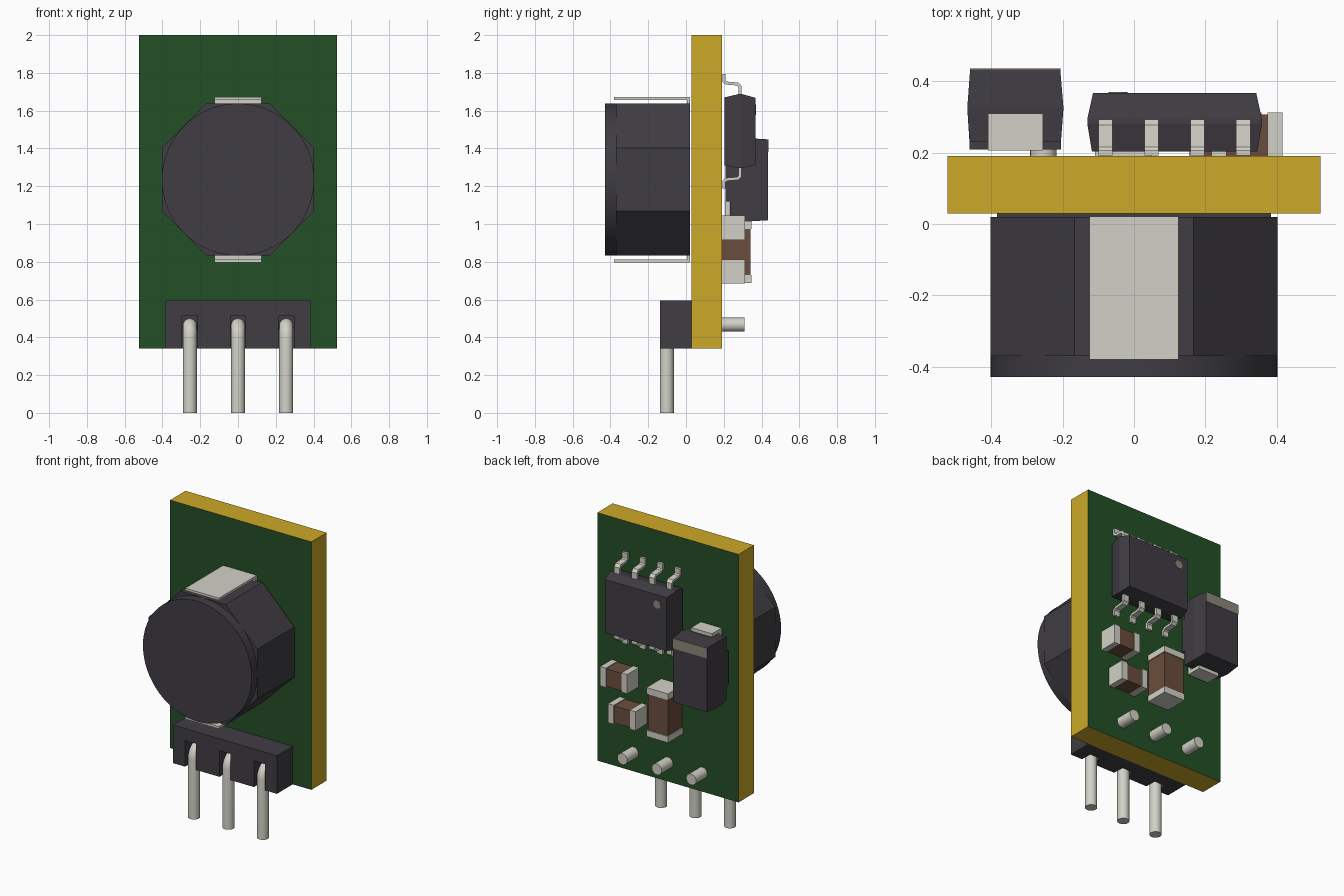
import bpy, bmesh, math
from mathutils import Vector

if "Cube" in bpy.data.objects:
    bpy.data.objects.remove(bpy.data.objects["Cube"], do_unlink=True)


def material(name, srgb):
    lin = [c / 12.92 if c < 0.04045 else ((c + 0.055) / 1.055) ** 2.4 for c in srgb]
    m = bpy.data.materials.new(name)
    m.use_nodes = True
    m.diffuse_color = (*lin, 1)
    m.node_tree.nodes["Principled BSDF"].inputs["Base Color"].default_value = (*lin, 1)
    return m


GREEN = material("board green", (0.14, 0.31, 0.145))
GOLD = material("board edge gold", (0.80, 0.66, 0.155))
DARK = material("dark grey plastic", (0.25, 0.239, 0.262))
SILVER = material("silver metal", (0.824, 0.82, 0.781))
BROWN = material("ceramic brown", (0.42, 0.30, 0.24))
MARK = material("marking grey", (0.55, 0.53, 0.48))


def finish(name, bm, *mats):
    bmesh.ops.recalc_face_normals(bm, faces=bm.faces)
    me = bpy.data.meshes.new(name)
    bm.to_mesh(me)
    bm.free()
    ob = bpy.data.objects.new(name, me)
    bpy.context.collection.objects.link(ob)
    for m in mats:
        me.materials.append(m)
    return ob


def loft(name, rings, mat):
    """Solid through rings of (x, z) points, each at its own y."""
    bm = bmesh.new()
    loops = [[bm.verts.new((x, y, z)) for x, z in pts] for y, pts in rings]
    n = len(loops[0])
    for a, b in zip(loops, loops[1:]):
        for i in range(n):
            j = (i + 1) % n
            bm.faces.new((a[i], a[j], b[j], b[i]))
    bm.faces.new(loops[0])
    bm.faces.new(loops[-1])
    return finish(name, bm, mat)


def rect(x0, x1, z0, z1):
    return [(x0, z0), (x1, z0), (x1, z1), (x0, z1)]


def box(name, x0, x1, y0, y1, z0, z1, mat):
    pts = rect(x0, x1, z0, z1)
    return loft(name, [(y0, pts), (y1, pts)], mat)


def circle(x, z, r, n, turn=0.0):
    return [(x + r * math.cos(turn + math.tau * i / n),
             z + r * math.sin(turn + math.tau * i / n)) for i in range(n)]


def strip(name, x0, x1, path, thick, mat):
    """Bent sheet-metal strip following a (y, z) path."""
    bm = bmesh.new()
    rows = [[bm.verts.new((x, y, z)) for x in (x0, x1)] for y, z in path]
    for a, b in zip(rows, rows[1:]):
        bm.faces.new((a[0], a[1], b[1], b[0]))
    ob = finish(name, bm, mat)
    mod = ob.modifiers.new("thickness", "SOLIDIFY")
    mod.thickness, mod.offset, mod.use_even_offset = thick, 0, True
    return ob


def smooth(ob, angle=30):
    bpy.ops.object.select_all(action="DESELECT")
    ob.select_set(True)
    bpy.context.view_layer.objects.active = ob
    bpy.ops.object.shade_smooth_by_angle(angle=math.radians(angle))


# Circuit board: green faces, gold cut edges
BACK = 0.191
board = box("circuit_board", -0.523, 0.523, 0.029, BACK, 0.34, 2.0, GREEN)
board.data.materials.append(GOLD)
for p in board.data.polygons:
    p.material_index = 0 if abs(p.normal.y) > 0.5 else 1

# Large coil: octagonal shell with a round front cap
CZ, CR = 1.235, 0.403
octagon = circle(0, CZ, CR / math.cos(math.pi / 8), 8, math.pi / 8)
loft("coil_shell", [(-0.37, octagon), (0.02, octagon)], DARK)
disc = circle(0, CZ, CR, 64)
smooth(loft("coil_cap", [(-0.43, disc), (-0.36, disc)], DARK))
for side, s in (("upper", 1), ("lower", -1)):
    path = [(-0.38, CZ + s * 0.43), (0.013, CZ + s * 0.43), (0.013, CZ + s * 0.38)]
    strip(f"coil_{side}_terminal", -0.125, 0.125, path, 0.016, SILVER)

# Pin header: back slab and comb-shaped front with three slots
PINS = (-0.255, 0.0, 0.255)
box("header_back", -0.385, 0.385, -0.06, 0.029, 0.34, 0.595, DARK)
comb = [(0.385, 0.34), (0.385, 0.595), (-0.385, 0.595), (-0.385, 0.34)]
for px in PINS:
    comb += [(px - 0.041, 0.34), (px - 0.041, 0.515), (px + 0.041, 0.515), (px + 0.041, 0.34)]
loft("header_front", [(-0.138, comb), (-0.06, comb)], DARK)

# Right-angle pins, bent inside the header and passing through the board
for k, px in enumerate(PINS):
    path = [(-0.101, 0.0)]
    for i in range(9):
        a = math.pi - i * math.pi / 16
        path.append((-0.031 + 0.07 * math.cos(a), 0.397 + 0.07 * math.sin(a)))
    path.append((0.31, 0.467))
    bm = bmesh.new()
    rings = []
    for i, (y, z) in enumerate(path):
        p0, p1 = path[max(i - 1, 0)], path[min(i + 1, len(path) - 1)]
        t = Vector((0, p1[0] - p0[0], p1[1] - p0[1])).normalized()
        side = Vector((0, -t.z, t.y))
        rings.append([bm.verts.new(Vector((px + u, y, z)) + side * v)
                      for u, v in circle(0, 0, 0.037, 20)])
    for a, b in zip(rings, rings[1:]):
        for i in range(20):
            j = (i + 1) % 20
            bm.faces.new((a[i], a[j], b[j], b[i]))
    bm.faces.new(rings[0])
    bm.faces.new(rings[-1])
    smooth(finish(f"pin_{k + 1}", bm, SILVER), 40)

# Eight-lead chip with drafted sides
loft("chip_body", [(0.203, rect(-0.118, 0.346, 1.31, 1.67)),
                   (0.28, rect(-0.131, 0.359, 1.296, 1.688)),
                   (0.295, rect(-0.131, 0.359, 1.296, 1.688)),
                   (0.368, rect(-0.115, 0.343, 1.312, 1.668))], DARK)
dot = circle(-0.045, 1.605, 0.027, 20)
loft("chip_dot", [(0.366, dot), (0.371, dot)], MARK)
for side, s in (("upper", 1), ("lower", -1)):
    for k in range(4):
        lx = -0.08 + k * 0.129
        path = [(0.286, 0.17), (0.286, 0.237), (0.274, 0.25),
                (0.213, 0.255), (0.2, 0.267), (0.2, 0.304)]
        strip(f"chip_{side}_lead_{k + 1}", lx - 0.02, lx + 0.02,
              [(y, 1.491 + s * z) for y, z in path], 0.016, SILVER)

# Diode with raised body, wrapped terminals and polarity band
loft("diode_body", [(0.232, rect(-0.462, -0.205, 1.02, 1.448)),
                    (0.325, rect(-0.468, -0.198, 1.013, 1.455)),
                    (0.434, rect(-0.460, -0.207, 1.02, 1.448))], DARK)
box("diode_foot", -0.462, -0.205, 0.209, 0.233, 1.12, 1.348, DARK)
box("diode_band", -0.460, -0.207, 0.43, 0.436, 1.38, 1.448, MARK)
for side, s in (("upper", 1), ("lower", -1)):
    path = [(0.219, 0.115), (0.219, 0.238), (0.31, 0.238)]
    strip(f"diode_{side}_terminal", -0.41, -0.255,
          [(y, 1.234 + s * z) for y, z in path], 0.024, SILVER)


# Ceramic capacitors: brown middle, silver end caps
def capacitor(name, x0, x1, z0, z1, height, end, along_x):
    g = 0.006
    if along_x:
        box(name + "_body", x0 + end, x1 - end, BACK, BACK + height - g, z0 + g, z1 - g, BROWN)
        ends = [(x0, x0 + end, z0, z1), (x1 - end, x1, z0, z1)]
    else:
        box(name + "_body", x0 + g, x1 - g, BACK, BACK + height - g, z0 + end, z1 - end, BROWN)
        ends = [(x0, x1, z0, z0 + end), (x0, x1, z1 - end, z1)]
    for k, (a, b, c, d) in enumerate(ends):
        box(f"{name}_end_{k + 1}", a, b, BACK, BACK + height, c, d, SILVER)


capacitor("small_capacitor_upper", 0.217, 0.417, 0.915, 1.045, 0.122, 0.042, True)
capacitor("small_capacitor_lower", 0.155, 0.358, 0.685, 0.812, 0.122, 0.042, True)
capacitor("large_capacitor", -0.11, 0.05, 0.688, 1.015, 0.156, 0.042, False)
